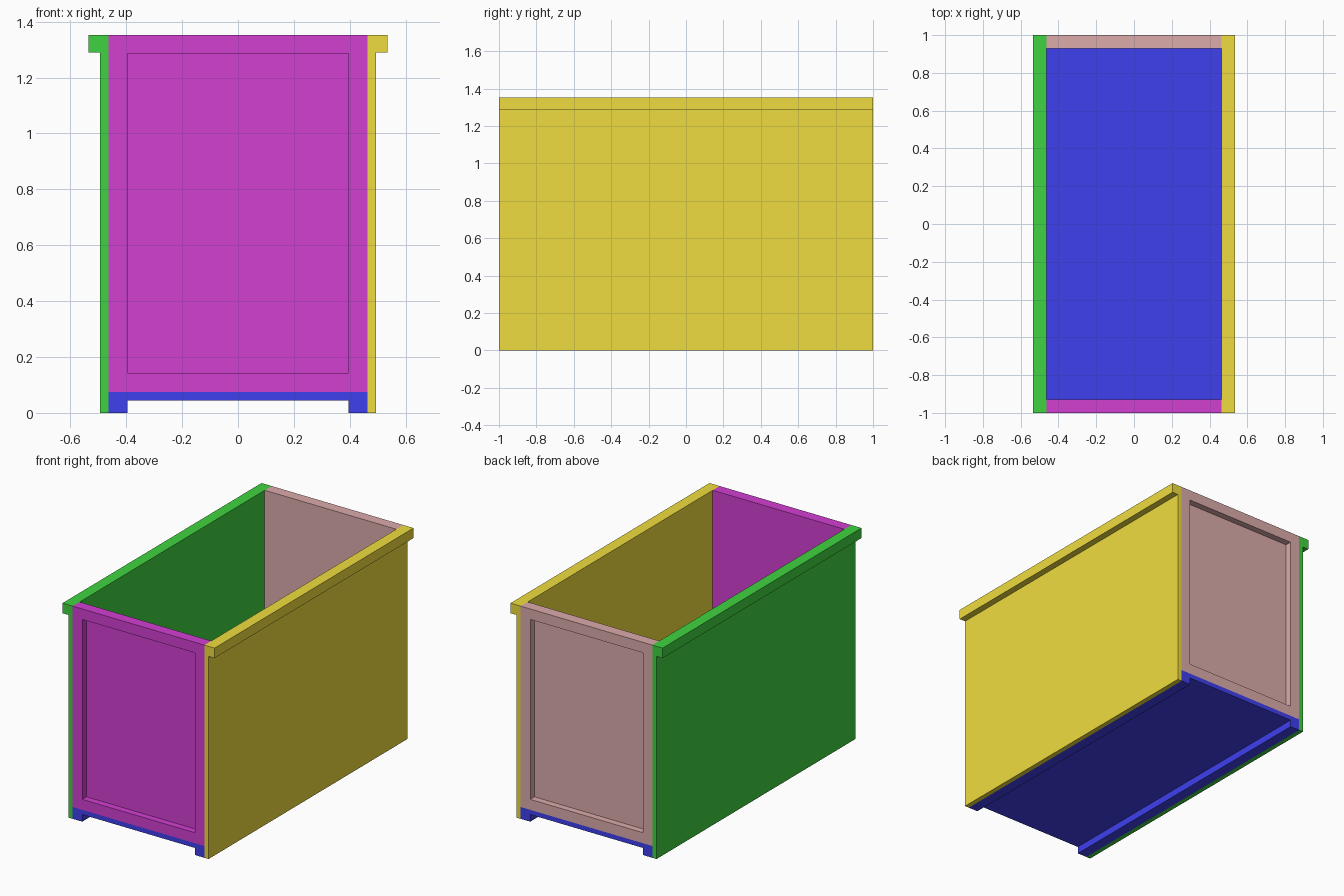
import bpy
import bmesh
from mathutils import Vector

if "Cube" in bpy.data.objects:
    bpy.data.objects.remove(bpy.data.objects["Cube"])

HALF_L = 1.0        # half length along y
TOP = 1.353
IN_X = 0.463        # inner face of the side walls
WALL_X = 0.493      # outer face of the side walls
RIM_X = 0.535       # outer face of the rim lip
FRAME = 0.067       # width of frames, runners and lip
FLOOR_LO, FLOOR_HI = 0.045, 0.075
PANEL_T = 0.07      # end panel thickness
RECESS = 0.042      # depth of the end panel recess


def finish(bm, name, color):
    bmesh.ops.recalc_face_normals(bm, faces=bm.faces)
    mesh = bpy.data.meshes.new(name)
    bm.to_mesh(mesh)
    bm.free()
    mat = bpy.data.materials.new(name + "_paint")
    mat.diffuse_color = (*color, 1.0)
    mat.use_nodes = True
    mat.node_tree.nodes["Principled BSDF"].inputs["Base Color"].default_value = mat.diffuse_color
    mesh.materials.append(mat)
    obj = bpy.data.objects.new(name, mesh)
    bpy.context.collection.objects.link(obj)
    return obj


def extrude_profile(name, profile, color):
    """Closed x-z profile run along the full length of the box."""
    bm = bmesh.new()
    face = bm.faces.new([bm.verts.new((x, -HALF_L, z)) for x, z in profile])
    ext = bmesh.ops.extrude_face_region(bm, geom=[face])
    verts = [v for v in ext["geom"] if isinstance(v, bmesh.types.BMVert)]
    bmesh.ops.translate(bm, verts=verts, vec=(0, 2 * HALF_L, 0))
    # extrude_face_region may drop the source face, so close any open end
    open_edges = [e for e in bm.edges if e.is_boundary]
    if open_edges:
        bmesh.ops.holes_fill(bm, edges=open_edges, sides=0)
    return finish(bm, name, color)


def end_panel(name, side, color):
    """Box with a framed recess on its outer face; side is -1 front, +1 back."""
    bm = bmesh.new()
    bmesh.ops.create_cube(bm, size=1.0)
    size = Vector((2 * IN_X, PANEL_T, TOP - FLOOR_HI))
    bmesh.ops.scale(bm, verts=bm.verts, vec=size)
    bmesh.ops.translate(bm, verts=bm.verts, vec=(
        0, side * (HALF_L - PANEL_T / 2), (TOP + FLOOR_HI) / 2))
    bm.normal_update()
    outer = max(bm.faces, key=lambda f: f.normal.y * side)
    bmesh.ops.inset_region(bm, faces=[outer], thickness=FRAME, use_even_offset=True)
    pushed = bmesh.ops.extrude_discrete_faces(bm, faces=[outer])["faces"][0]
    bmesh.ops.translate(bm, verts=pushed.verts, vec=(0, -side * RECESS, 0))
    return finish(bm, name, color)


# Side walls with an outward lip along the top
wall = [(IN_X, 0), (WALL_X, 0), (WALL_X, TOP - 0.064),
        (RIM_X, TOP - 0.064), (RIM_X, TOP), (IN_X, TOP)]
extrude_profile("right_side", wall, (0.87, 0.72, 0.05))
extrude_profile("left_side", [(-x, z) for x, z in wall], (0.05, 0.65, 0.05))

# Floor with a runner under each long edge
run_x = IN_X - FRAME
half = [(run_x, FLOOR_LO), (run_x, 0), (IN_X, 0), (IN_X, FLOOR_HI)]
extrude_profile("floor", half + [(-x, z) for x, z in reversed(half)],
                (0.05, 0.05, 0.87))

# Recessed end panels standing on the floor
end_panel("front_panel", -1, (0.65, 0.05, 0.65))
end_panel("back_panel", 1, (0.72, 0.41, 0.41))
